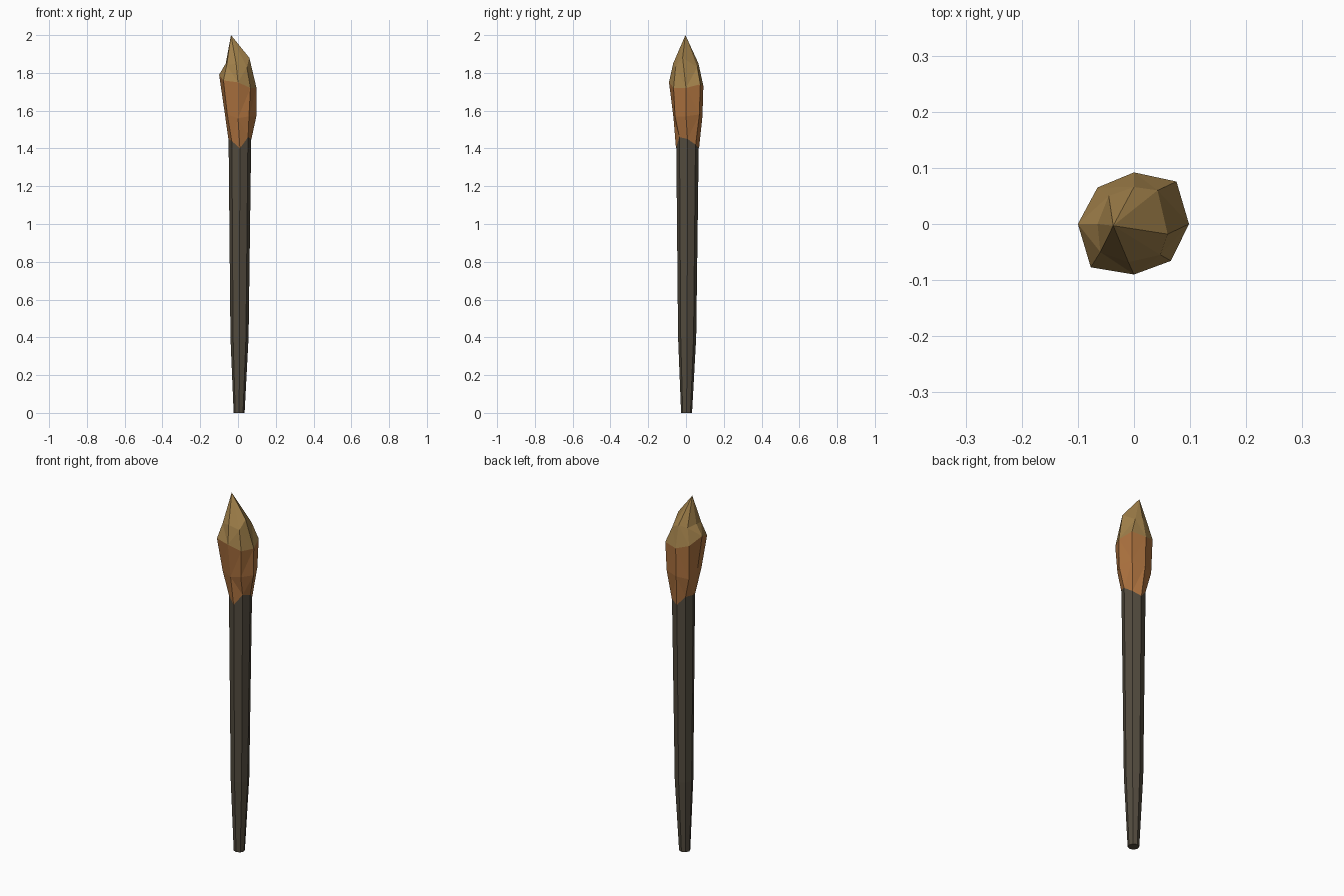
import bpy, bmesh
from math import cos, sin, pi

if "Cube" in bpy.data.objects:
    bpy.data.objects.remove(bpy.data.objects["Cube"])


def material(name, rgb):
    m = bpy.data.materials.new(name)
    m.diffuse_color = (*rgb, 1)
    m.use_nodes = True
    m.node_tree.nodes["Principled BSDF"].inputs["Base Color"].default_value = m.diffuse_color
    return m


def ring(cx, cy, r, z, n=8):
    return [(cx + r * cos(2 * pi * i / n), cy + r * sin(2 * pi * i / n), z) for i in range(n)]


def polar(radii, heights):
    n = len(radii)
    return [(r * cos(2 * pi * i / n), r * sin(2 * pi * i / n), z)
            for i, (r, z) in enumerate(zip(radii, heights))]


def loft(name, rings, mats, tip=None, split=None):
    bm = bmesh.new()
    loops = [[bm.verts.new(p) for p in r] for r in rings]
    n = len(loops[0])
    for a, b in zip(loops, loops[1:]):
        for i in range(n):
            j = (i + 1) % n
            bm.faces.new((a[i], a[j], b[j], b[i]))
    if tip:
        t = bm.verts.new(tip)
        for i in range(n):
            bm.faces.new((loops[-1][i], loops[-1][(i + 1) % n], t))
        bmesh.ops.triangulate(bm, faces=bm.faces[:])
    else:
        bm.faces.new(loops[0][::-1])
        bm.faces.new(loops[-1])
    for f in bm.faces:
        if split and f.calc_center_median().z > split:
            f.material_index = 1
    bmesh.ops.recalc_face_normals(bm, faces=bm.faces[:])
    me = bpy.data.meshes.new(name)
    bm.to_mesh(me)
    bm.free()
    for m in mats:
        me.materials.append(m)
    ob = bpy.data.objects.new(name, me)
    bpy.context.collection.objects.link(ob)
    return ob


wood = material("dark_wood", (0.085, 0.07, 0.048))
orange = material("orange", (0.42, 0.17, 0.05))
amber = material("amber", (0.36, 0.22, 0.07))

# Tapered handle
loft("handle", [ring(0.006, 0.003, 0.029, 0), ring(0.008, 0.006, 0.048, 0.4),
                ring(0.01, 0.008, 0.06, 1.46)], [wood])

# Flame: jagged hem, two bulging rings, irregular shoulder and off-centre tip
hem_z = [1.45, 1.42, 1.40, 1.45, 1.45, 1.44, 1.40, 1.46]
hem = [(x, y, z) for (x, y, _), z in zip(ring(0.01, 0.008, 0.061, 0), hem_z)]
low = polar([0.097, 0.1, 0.087, 0.085, 0.072, 0.08, 0.066, 0.082],
            [1.57, 1.58, 1.57, 1.56, 1.6, 1.58, 1.56, 1.57])
high = polar([0.098, 0.107, 0.092, 0.092, 0.1, 0.109, 0.09, 0.093],
             [1.72, 1.74, 1.73, 1.75, 1.79, 1.76, 1.75, 1.72])
shoulder = [(0.06, -0.018, 1.88), (0.042, 0.06, 1.83), (0, 0.066, 1.85), (-0.045, 0.05, 1.84),
            (-0.065, 0, 1.85), (-0.06, -0.05, 1.84), (-0.01, -0.068, 1.85), (0.047, -0.055, 1.83)]
loft("flame", [hem, low, high, shoulder], [orange, amber], tip=(-0.037, -0.003, 2), split=1.74)
